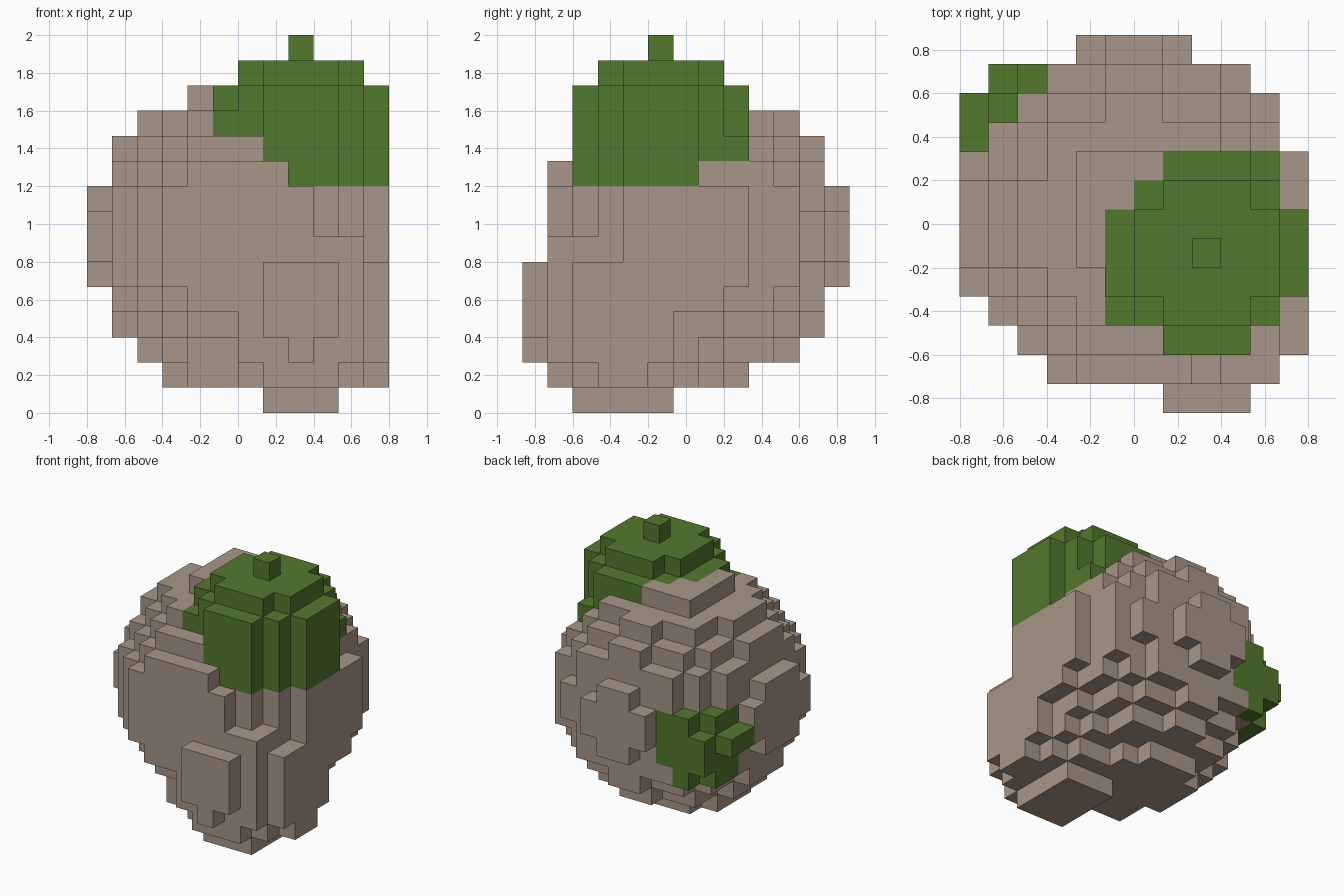
import bpy, bmesh
from mathutils import Vector
from itertools import product

if "Cube" in bpy.data.objects:
    bpy.data.objects.remove(bpy.data.objects["Cube"], do_unlink=True)

U = 2 / 15                      # edge of one block
NX, NY, NZ = 12, 13, 15         # blocks along each axis


def material(name, rgb):
    m = bpy.data.materials.new(name)
    m.use_nodes = True
    col = (*rgb, 1)
    m.diffuse_color = col
    m.node_tree.nodes["Principled BSDF"].inputs["Base Color"].default_value = col
    return m


brown = material("bark brown", (0.39, 0.305, 0.242))
green = material("leaf green", (0.086, 0.19, 0.027))


def box(i, j, k):
    """Blocks in an inclusive range on each axis."""
    return set(product(*(range(a, b + 1) for a, b in (i, j, k))))


def ellipsoid(centre, squares, top):
    """Blocks whose centres lie in an ellipsoid, cut off above a layer."""
    return {c for c in box((0, NX - 1), (0, NY - 1), (0, top))
            if sum((p - q) ** 2 / s for p, q, s in zip(c, centre, squares)) <= 1}


def column(k):
    """Round column of blocks under and inside the cap."""
    return {c for c in box((5, 11), (2, 8), k)
            if (c[0] - 8) ** 2 + (c[1] - 5) ** 2 <= 12}


# Round body, slightly fuller at the front, with its raised patches
middle = (5.5, 6.5, 6.5)
body = ellipsoid(middle, (34, 34, 34), NZ - 1)
body |= ellipsoid(middle, (35, 35, 35), NZ - 1) & box((1, 10), (2, 7), (2, 11))
body |= box((4, 7), (5, 8), (12, 12))                               # crown
body |= box((0, 0), (4, 8), (6, 7)) | box((0, 0), (5, 7), (5, 8))   # right patch
body |= box((11, 11), (6, 8), (5, 8)) | box((11, 11), (6, 7), (4, 4))  # left patch
body |= box((10, 10), (10, 10), (5, 8))                             # back corner
body |= box((3, 8), (1, 1), (5, 8)) | box((4, 7), (1, 1), (4, 9))   # front plate
body |= box((8, 10), (1, 2), (4, 6))
body |= box((4, 6), (3, 8), (1, 1)) | box((3, 7), (5, 7), (1, 1))   # base

# Bulging snout, low at the front, and the neck above it
snout = ellipsoid((8, 3.5, 4), (12.5, 16, 24), 5)
snout |= box((11, 11), (2, 5), (2, 5)) | box((11, 11), (3, 4), (1, 1))
neck = column((4, 8))

# Leafy cap with a stepped top; the body shows through its lower rim
cap = {(i, j, k) for i, j, k in column((9, 12))
       if k >= (11 if i < 7 else 10 if i == 7 or j > 6 else 9)}
cap |= {c for c in box((6, 10), (3, 7), (13, 13))
        if abs(c[0] - 8) + abs(c[1] - 5) < 4}
cap |= box((5, 5), (3, 3), (11, 11)) | box((10, 10), (8, 8), (10, 10))
stem = box((8, 8), (5, 5), (14, 14))

# Small tuft of leaves on the back corner
tuft = box((3, 3), (11, 11), (5, 7)) | box((2, 2), (11, 11), (4, 7))
tuft |= box((1, 1), (11, 11), (5, 6)) | box((1, 1), (9, 10), (4, 7))
tuft |= box((0, 0), (9, 10), (6, 6))

# Give every block to one part only
body |= column((9, 10))
body -= cap | tuft
snout -= cap | tuft | body
neck -= cap | tuft | body | snout
parts = [("stem", stem, green), ("leaf_cap", cap, green), ("back_tuft", tuft, green),
         ("body", body, brown), ("snout", snout, brown), ("neck", neck, brown)]
filled = set().union(*(cells for _, cells, _ in parts))


def build(name, cells, mat):
    """Mesh of the outward block faces, merged into flat panels."""
    bm = bmesh.new()
    for cell in sorted(cells):
        for axis, side in product(range(3), (0, 1)):
            near = list(cell)
            near[axis] += 2 * side - 1
            if tuple(near) in filled:
                continue
            ring = []
            for a, b in ((0, 0), (1, 0), (1, 1), (0, 1)):
                p = Vector(cell)
                p[axis] += side
                p[(axis + 1) % 3] += a
                p[(axis + 2) % 3] += b
                ring.append(bm.verts.new((p - Vector((NX / 2, NY / 2, 0))) * U))
            bm.faces.new(ring if side else ring[::-1])
    bmesh.ops.remove_doubles(bm, verts=bm.verts, dist=U / 100)
    bmesh.ops.dissolve_limit(bm, angle_limit=0.01, verts=bm.verts, edges=bm.edges)
    mesh = bpy.data.meshes.new(name)
    bm.to_mesh(mesh)
    bm.free()
    mesh.materials.append(mat)
    bpy.context.collection.objects.link(bpy.data.objects.new(name, mesh))


for part in parts:
    build(*part)
